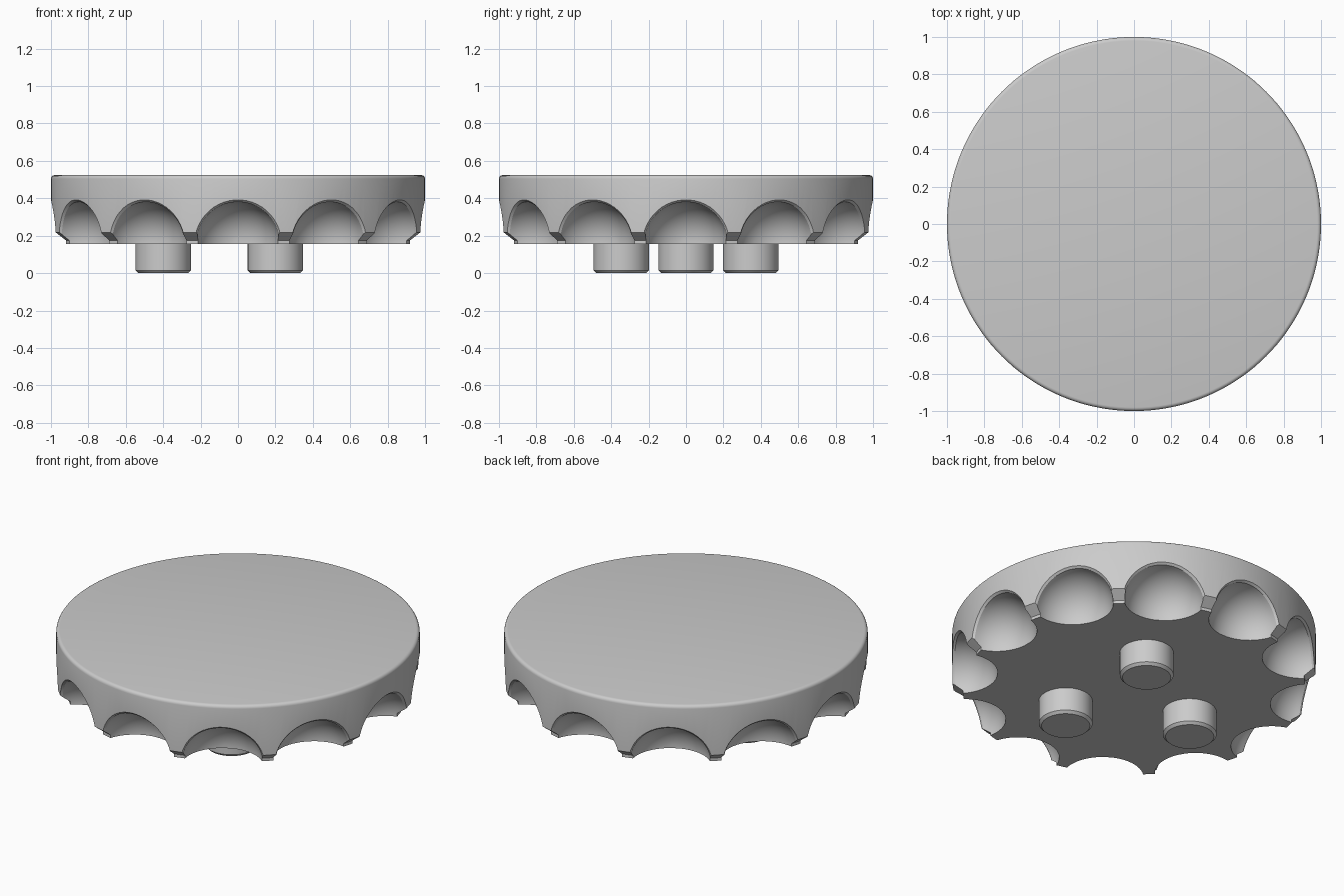
import bpy, bmesh
from math import sin, cos, pi, sqrt, acos, radians

if "Cube" in bpy.data.objects:
    bpy.data.objects.remove(bpy.data.objects["Cube"], do_unlink=True)

grey = bpy.data.materials.new("plain_grey")
grey.use_nodes = True
grey.diffuse_color = (0.6, 0.6, 0.6, 1)
grey.node_tree.nodes["Principled BSDF"].inputs["Base Color"].default_value = (0.6, 0.6, 0.6, 1)

BASE, TOP = 0.156, 0.524
SCOOPS, SCOOP_R, SCOOP_X = 12, 0.225, 0.99


def finish(bm, name):
    bmesh.ops.recalc_face_normals(bm, faces=bm.faces)
    mesh = bpy.data.meshes.new(name)
    bm.to_mesh(mesh)
    bm.free()
    mesh.materials.append(grey)
    ob = bpy.data.objects.new(name, mesh)
    bpy.context.collection.objects.link(ob)
    return ob


def skin(bm, rings):
    """Bridge a list of equal vertex loops and cap both ends."""
    loops = [[bm.verts.new(p) for p in ring] for ring in rings]
    n = len(loops[0])
    for a, b in zip(loops, loops[1:]):
        for i in range(n):
            j = (i + 1) % n
            bm.faces.new((a[i], a[j], b[j], b[i]))
    bm.faces.new(loops[0])
    bm.faces.new(loops[-1])


def turned(name, profile, n, x=0, y=0):
    """Solid of revolution from (radius, height) points."""
    bm = bmesh.new()
    skin(bm, [[(x + r * cos(2 * pi * i / n), y + r * sin(2 * pi * i / n), z)
               for i in range(n)] for r, z in profile])
    return finish(bm, name)


def smooth(ob):
    bpy.ops.object.select_all(action="DESELECT")
    ob.select_set(True)
    bpy.context.view_layer.objects.active = ob
    bpy.ops.object.shade_smooth_by_angle(angle=radians(30))


# Disc with a stepped, chamfered lower rim and a rounded top rim
ROUND = 0.02
rim = [(1 - ROUND + ROUND * cos(k * pi / 8), TOP - ROUND + ROUND * sin(k * pi / 8))
       for k in range(5)]
disc = turned("disc_body", [(0.943, BASE), (0.943, 0.174), (1, 0.218)] + rim, 144)


# Rounded scoop cutters with a flared mouth that follows the disc's side
def scoop_rings(angle, n=48, steps=14):
    rings = [[] for _ in range(steps + 2)]
    for i in range(n):
        phi = 2 * pi * (i + 0.5) / n
        side = 1 - sqrt(1 - (SCOOP_R * cos(phi)) ** 2)
        mouth = 1 - side - SCOOP_X - 0.013
        limit = acos(-mouth / SCOOP_R)
        track = []
        for k in range(1, steps + 1):
            t = limit * k / steps
            track.append((SCOOP_R * sin(t), -SCOOP_R * cos(t)))
        rho = track[-1][0]
        track += [(rho + 0.022, mouth + 0.026), (rho + 0.022, 0.2)]
        for ring, (rho, u) in zip(rings, track):
            r, s = SCOOP_X + u, rho * cos(phi)
            ring.append((r * cos(angle) - s * sin(angle),
                         r * sin(angle) + s * cos(angle),
                         BASE + rho * sin(phi)))
    return rings


bm = bmesh.new()
for k in range(SCOOPS):
    skin(bm, scoop_rings(2 * pi * k / SCOOPS))
cutter = finish(bm, "scoop_cutter")
cutter.hide_render = True

cut = disc.modifiers.new("scoops", "BOOLEAN")
cut.operation = "DIFFERENCE"
cut.solver = "EXACT"
cut.use_self = True
cut.object = cutter
bpy.context.view_layer.objects.active = disc
disc.select_set(True)
bpy.ops.object.modifier_apply(modifier=cut.name)
bpy.data.objects.remove(cutter, do_unlink=True)
smooth(disc)

# Three round pegs underneath
for k, name in enumerate(("peg_left_back", "peg_right", "peg_left_front")):
    a = pi / 3 + k * 2 * pi / 3
    peg = turned(name, [(0.133, 0), (0.148, 0.015), (0.148, BASE + 0.02)], 48,
                 0.4 * cos(a), 0.4 * sin(a))
    smooth(peg)
